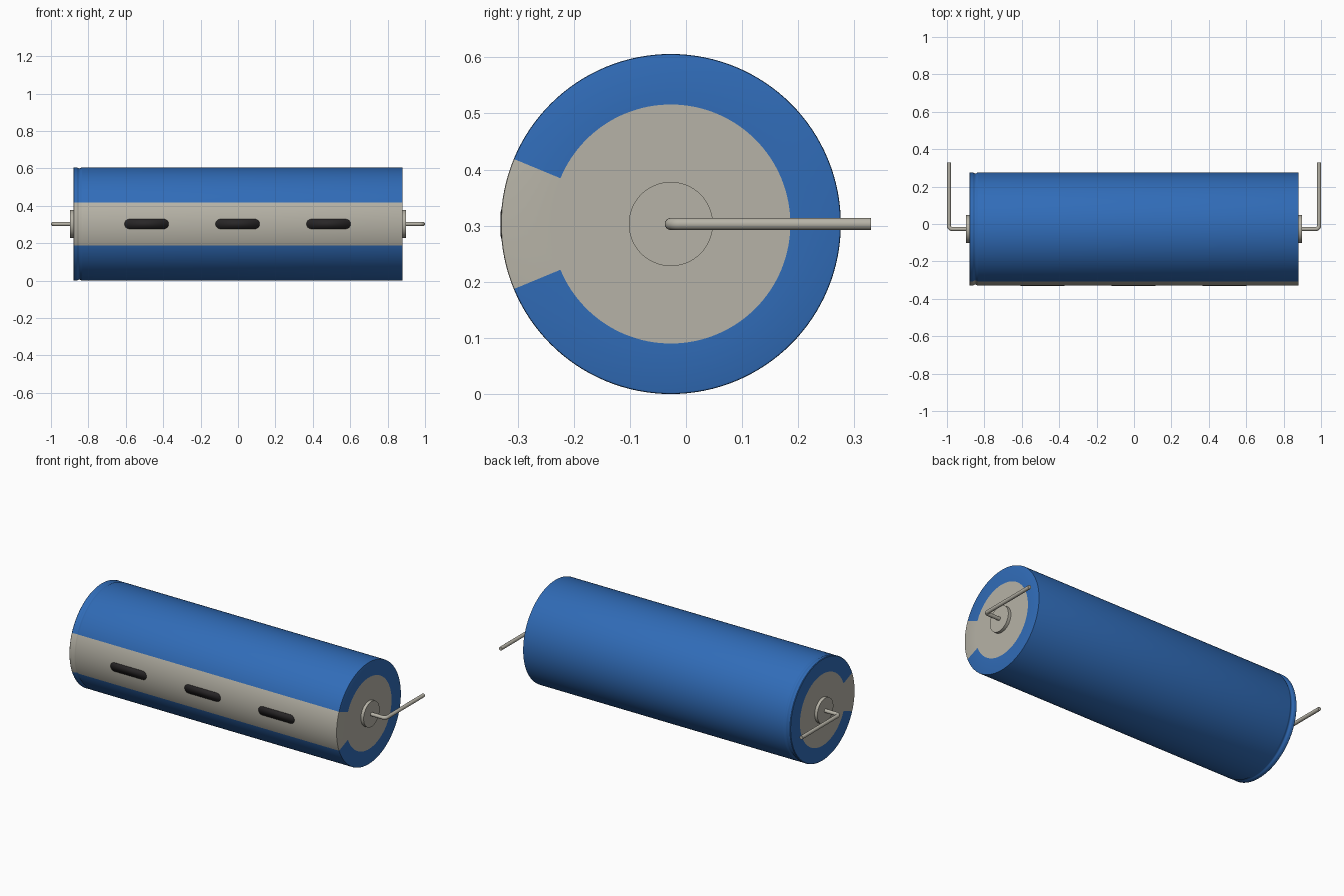
import bpy, bmesh, math
from mathutils import Matrix, Vector

if "Cube" in bpy.data.objects:
    bpy.data.objects.remove(bpy.data.objects["Cube"])

R, HALF, CAP_R = 0.303, 0.88, 0.213
AXIS = Vector((0, -0.027, R))       # axis of the can, running along x
STRIPE = math.radians(22.5)         # half angle of the polarity stripe
SEGMENTS = 128


def material(name, color):
    m = bpy.data.materials.new(name)
    m.use_nodes = True
    m.diffuse_color = (*color, 1)
    m.node_tree.nodes["Principled BSDF"].inputs["Base Color"].default_value = (*color, 1)
    return m


blue = material("blue sleeve", (0.03, 0.15, 0.48))
grey = material("warm grey metal", (0.47, 0.45, 0.385))
dark = material("dark marking", (0.021, 0.019, 0.020))


def finish(name, bm, mats, smooth=True):
    mesh = bpy.data.meshes.new(name)
    bm.to_mesh(mesh)
    bm.free()
    for m in mats:
        mesh.materials.append(m)
    ob = bpy.data.objects.new(name, mesh)
    ob.location = AXIS
    bpy.context.collection.objects.link(ob)
    if smooth:
        bpy.ops.object.select_all(action="DESELECT")
        ob.select_set(True)
        bpy.context.view_layer.objects.active = ob
        bpy.ops.object.shade_smooth_by_angle(angle=math.radians(30))
    return ob


def lathe(profile, steps):
    """Spin (x, radius) points round the x axis."""
    bm = bmesh.new()
    verts = [bm.verts.new((x, -r, 0)) for x, r in profile]
    edges = [bm.edges.new(pair) for pair in zip(verts, verts[1:])]
    bmesh.ops.spin(bm, geom=verts + edges, cent=(0, 0, 0), axis=(1, 0, 0),
                   angle=math.tau, steps=steps)
    bmesh.ops.remove_doubles(bm, verts=bm.verts, dist=1e-5)
    bmesh.ops.recalc_face_normals(bm, faces=bm.faces)
    return bm


# Can: rounded rims, a shallow crimp groove near the left-hand end in the front view
groove = [(-0.848 + 0.016 * t / 4, R - 0.006 * math.cos(t * math.pi / 8) ** 2)
          for t in range(-4, 5)]
profile = ([(-HALF, 0), (-HALF, CAP_R), (-HALF, R - 0.003), (-HALF + 0.003, R)]
           + groove
           + [(HALF - 0.005, R), (HALF - 0.001, R - 0.001), (HALF, R - 0.004),
              (HALF, CAP_R), (HALF, 0)])
bm = lathe(profile, SEGMENTS)
for f in bm.faces:
    c = f.calc_center_median()
    end_disc = abs(f.normal.x) > 0.99 and math.hypot(c.y, c.z) < CAP_R
    in_stripe = abs(math.atan2(c.z, -c.y)) < STRIPE
    f.material_index = 1 if end_disc or in_stripe else 0
finish("can", bm, [blue, grey])

# Dark rounded dashes that follow the curve of the stripe
DASH_R, DASH_STRAIGHT, ROWS = 0.026, 0.092, 16
for i, cx in enumerate((-0.489, -0.002, 0.484)):
    bm = bmesh.new()
    rows = []
    for k in range(ROWS + 1):
        a = -math.pi / 2 + math.pi * k / ROWS
        z = DASH_R * math.sin(a)
        w = DASH_STRAIGHT + DASH_R * max(math.cos(a), 0.0)
        y = -math.sqrt((R + 0.001) ** 2 - z * z)
        rows.append([bm.verts.new((cx + s * w, y, z)) for s in (-1, 1)])
    for lo, hi in zip(rows, rows[1:]):
        bm.faces.new((lo[0], lo[1], hi[1], hi[0]))
    dash = finish(f"stripe_dash_{i + 1}", bm, [dark])
    shell = dash.modifiers.new("thickness", "SOLIDIFY")
    shell.thickness = 0.002
    shell.offset = -1

# Terminal bosses and bent wire leads at both ends
BEND, WIRE_X, WIRE_R = 0.018, 0.9892, 0.0108
for side, s in (("left", 1), ("right", -1)):
    x0, x1 = s * (HALF - 0.005), s * 0.898
    bm = lathe([(x0, 0), (x0, 0.075), (x1, 0.075), (x1, 0)], 64)
    finish(f"{side}_boss", bm, [grey])

    arc = [math.pi / 2 * k / 8 for k in range(9)]
    path = ([(0.89, 0)]
            + [(WIRE_X - BEND + BEND * math.sin(a), BEND - BEND * math.cos(a)) for a in arc]
            + [(WIRE_X, 0.33 - AXIS.y)])
    curve = bpy.data.curves.new(f"{side}_lead", "CURVE")
    curve.dimensions = "3D"
    curve.bevel_depth = WIRE_R
    curve.bevel_resolution = 6
    curve.use_fill_caps = True
    spline = curve.splines.new("POLY")
    spline.points.add(len(path) - 1)
    for p, (x, y) in zip(spline.points, path):
        p.co = (s * x, y, 0, 1)
    spline.use_smooth = True
    curve.materials.append(grey)
    lead = bpy.data.objects.new(f"{side}_lead", curve)
    lead.location = AXIS
    bpy.context.collection.objects.link(lead)
